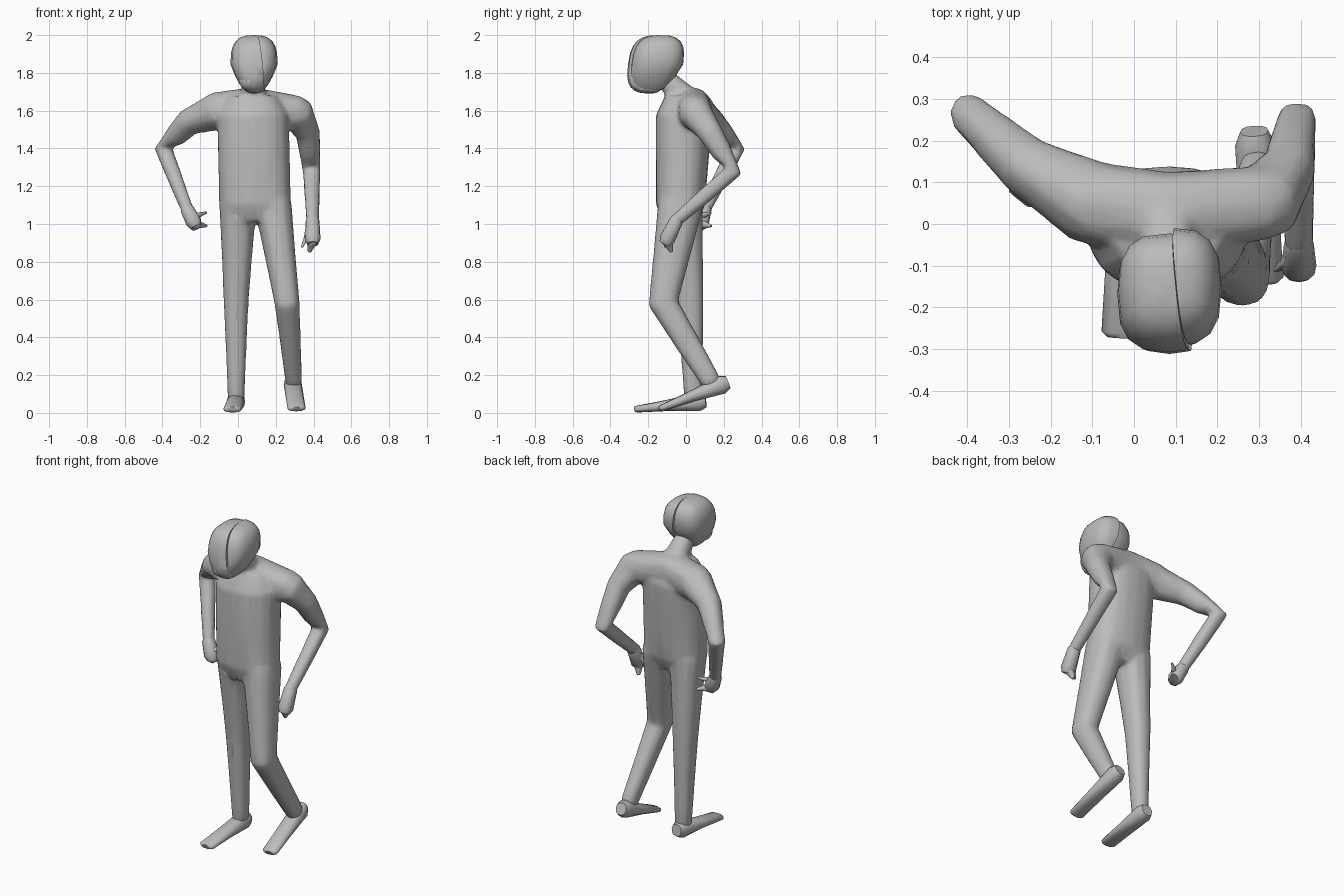
import bpy, bmesh
from math import cos, sin, tau
from mathutils import Vector

cube = bpy.data.objects.get("Cube")
if cube:
    bpy.data.objects.remove(cube, do_unlink=True)

SHADE = 0.5
grey = bpy.data.materials.new("plain grey")
grey.use_nodes = True
grey.diffuse_color = (SHADE, SHADE, SHADE, 1)
shader = grey.node_tree.nodes["Principled BSDF"]
shader.inputs["Base Color"].default_value = grey.diffuse_color


def boxed(value, power):
    """Push a sine or cosine outwards so that a round section turns squarer."""
    return abs(value) ** power * (1 if value > 0 else -1)


def limb(bm, *joints, thick, thin, wide=None, deep=1, sides=12):
    """Tapered tube through the joints, with a blunt dome on each end."""
    joints = [Vector(joint) for joint in joints]
    points = [joints[0]]
    for start, end in zip(joints, joints[1:]):
        points += [(start + end) / 2, end]
    last = len(points) - 1
    path = []
    for i, point in enumerate(points):
        radius = thick * (thin / thick) ** (i / last)
        path.append((point, wide or radius, radius * deep))

    # Each dome is one smaller ring beyond the end of the tube
    first_way = (points[0] - points[1]).normalized()
    last_way = (points[last] - points[last - 1]).normalized()
    blunt = 0.7
    path.insert(0, (points[0] + first_way * thick * blunt,
                    path[0][1] * blunt, path[0][2] * blunt))
    path.append((points[last] + last_way * thin * blunt,
                 path[-1][1] * blunt, path[-1][2] * blunt))

    rings = []
    for i, (point, half_width, half_depth) in enumerate(path):
        before = path[max(i - 1, 0)][0]
        after = path[min(i + 1, len(path) - 1)][0]
        along = (after - before).normalized()
        side = Vector((0, 1, 0)) if abs(along.x) > 0.9 else Vector((1, 0, 0))
        side = (side - along * side.dot(along)).normalized()
        depth = along.cross(side)
        ring = []
        for k in range(sides):
            angle = tau * k / sides
            across = side * boxed(cos(angle), 0.85) * half_width
            through = depth * boxed(sin(angle), 0.85) * half_depth
            ring.append(bm.verts.new(point + across + through))
        rings.append(ring)
    for lower, upper in zip(rings, rings[1:]):
        for k in range(sides):
            n = (k + 1) % sides
            bm.faces.new((lower[k], lower[n], upper[n], upper[k]))
    bm.faces.new(rings[0])
    bm.faces.new(rings[-1])


def finish(bm, name):
    """Turn the mesh into a smooth shaded grey object."""
    bmesh.ops.recalc_face_normals(bm, faces=bm.faces)
    mesh = bpy.data.meshes.new(name)
    bm.to_mesh(mesh)
    bm.free()
    mesh.materials.append(grey)
    part = bpy.data.objects.new(name, mesh)
    bpy.context.collection.objects.link(part)
    bpy.ops.object.select_all(action='DESELECT')
    part.select_set(True)
    bpy.context.view_layer.objects.active = part
    bpy.ops.object.shade_smooth_by_angle(angle=1.1)
    return part


# Main joints of the pose
nape = Vector((.08, .03, 1.63))
right_shoulder = Vector((-.1, .05, 1.6))
right_elbow = Vector((-.395, .265, 1.4))
right_wrist = Vector((-.27, .1, 1.08))
left_shoulder = Vector((.31, .05, 1.59))
left_elbow = Vector((.39, .25, 1.28))
left_wrist = Vector((.395, -.05, 1.02))
right_ankle = Vector((-.01, .04, .08))
left_ankle = Vector((.295, .13, .17))

bm = bmesh.new()

# Trunk, shoulder yoke and forward leaning neck
limb(bm, (.09, -.03, 1.1), (.08, -.01, 1.57), thick=.13, thin=.15, wide=.19, sides=20)
limb(bm, right_shoulder, nape, left_shoulder, thick=.1, thin=.09)
limb(bm, nape, (.08, -.14, 1.8), thick=.08, thin=.05)

# Arms: both elbows swing out behind the body
limb(bm, right_shoulder, (-.26, .14, 1.54), right_elbow, right_wrist, thick=.1, thin=.034)
limb(bm, left_shoulder, (.37, .13, 1.48), left_elbow, left_wrist, thick=.09, thin=.035)

# Legs: the right one straight, the left one bent with a raised heel
limb(bm, (0, -.02, 1.1), (-.01, .02, .6), right_ankle, thick=.1, thin=.045, deep=1.1)
limb(bm, (.185, -.03, 1.1), (.26, -.12, .58), left_ankle, thick=.1, thin=.045, deep=1.2)

body = finish(bm, "body")
remesh = body.modifiers.new("blend limbs", 'REMESH')
remesh.mode = 'VOXEL'
remesh.voxel_size = 0.011
remesh.use_smooth_shade = True
soften = body.modifiers.new("soften joins", 'SMOOTH')
soften.iterations = 10
thin_out = body.modifiers.new("low poly", 'DECIMATE')
thin_out.ratio = 0.12

# Feet: flat wedges from heel to toe
for name, heel, toe in (("right_foot", (-.01, .07, .06), (-.03, -.26, .02)),
                        ("left_foot", (.29, .19, .15), (.31, -.13, .025))):
    bm = bmesh.new()
    limb(bm, heel, toe, thick=.05, thin=.018, wide=.048)
    finish(bm, name)

# Hands: tapered palm, bent fingers and a pointed thumb
bm = bmesh.new()
limb(bm, left_wrist, (.395, -.1, .92), thick=.036, thin=.042)
limb(bm, (.395, -.1, .92), (.38, -.08, .86), thick=.04, thin=.012)
limb(bm, (.38, -.08, .97), (.34, -.11, .88), thick=.025, thin=.006)
finish(bm, "left_hand")

bm = bmesh.new()
limb(bm, right_wrist, (-.235, .08, 1.01), thick=.036, thin=.042)
limb(bm, (-.23, .08, 1), (-.17, .13, .99), thick=.035, thin=.008)
limb(bm, (-.23, .08, 1.04), (-.17, .13, 1.06), thick=.022, thin=.006)
finish(bm, "right_hand")


def skull():
    """Squared ball with a narrow jaw that juts forward."""
    bm = bmesh.new()
    bmesh.ops.create_uvsphere(bm, u_segments=16, v_segments=12, radius=1)
    for vert in bm.verts:
        x, y, z = (boxed(c, 0.7) for c in vert.co)
        jaw = max(-z, 0)
        x *= 1 - jaw * 0.45
        if y > 0:
            y *= 1 - jaw * 0.5
        vert.co = x * .125, y * .14 + z * .02, z * .155
    bmesh.ops.translate(bm, verts=bm.verts, vec=(.085, -.167, 1.845))
    return bm


# Head: two halves that meet at a slanted seam, the left set slightly back
for name, is_right in (("head_right_half", True), ("head_left_half", False)):
    bm = skull()
    cut = bmesh.ops.bisect_plane(
        bm, geom=bm.verts[:] + bm.edges[:] + bm.faces[:],
        plane_co=(.1, 0, 1.85), plane_no=(1, .1, .1),
        clear_outer=is_right, clear_inner=not is_right)
    rim = [e for e in cut["geom_cut"] if isinstance(e, bmesh.types.BMEdge)]
    bmesh.ops.holes_fill(bm, edges=rim)
    if not is_right:
        bmesh.ops.translate(bm, verts=bm.verts, vec=(0, .014, 0))
    finish(bm, name)

# Rounded muzzle on the lower face
bm = bmesh.new()
bmesh.ops.create_uvsphere(bm, u_segments=12, v_segments=8, radius=.055)
bmesh.ops.translate(bm, verts=bm.verts, vec=(.06, -.25, 1.76))
finish(bm, "muzzle")
